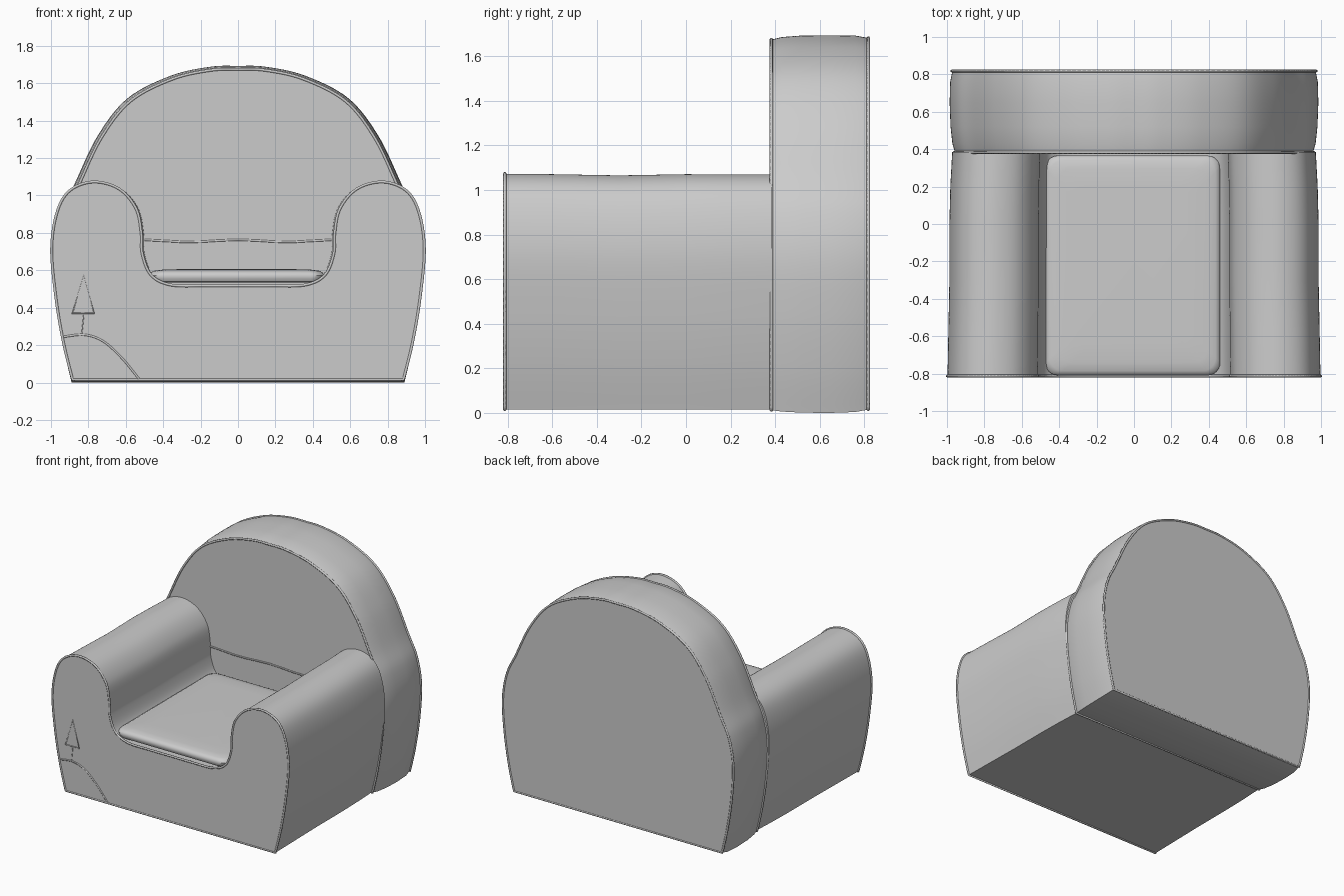
import bpy, bmesh, math
from mathutils import Vector

if "Cube" in bpy.data.objects:
    bpy.data.objects.remove(bpy.data.objects["Cube"])


def spline(pts, steps=8):
    """Smooth open curve through 2D points."""
    p = [Vector(q) for q in [pts[0]] + pts + [pts[-1]]]
    out = []
    for a, b, c, d in zip(p, p[1:], p[2:], p[3:]):
        for i in range(steps):
            t = i / steps
            out.append(0.5 * (2 * b + (c - a) * t + (2 * a - 5 * b + 4 * c - d) * t * t
                              + (3 * b - a - 3 * c + d) * t ** 3))
    return out + [p[-1]]


def mirrored(half):
    """Complete a right-hand half profile whose last point is at x = 0."""
    return half + [(-x, z) for x, z in half[-2::-1]]


def loft(name, rings):
    """Skin a stack of equal closed loops and cap both ends."""
    bm = bmesh.new()
    loops = [[bm.verts.new(v) for v in ring] for ring in rings]
    n = len(loops[0])
    for a, b in zip(loops, loops[1:]):
        for i in range(n):
            j = (i + 1) % n
            bm.faces.new((a[i], a[j], b[j], b[i]))
    bm.faces.new(loops[0])
    bm.faces.new(loops[-1])
    bmesh.ops.recalc_face_normals(bm, faces=bm.faces)
    mesh = bpy.data.meshes.new(name)
    bm.to_mesh(mesh)
    bm.free()
    ob = bpy.data.objects.new(name, mesh)
    bpy.context.collection.objects.link(ob)
    bpy.context.view_layer.objects.active = ob
    ob.select_set(True)
    bpy.ops.object.shade_smooth_by_angle(angle=math.radians(40))
    ob.select_set(False)
    return ob


def piping(name, pts, r=0.008, closed=True):
    """Thin round cord or seam along a 3D path."""
    cu = bpy.data.curves.new(name, 'CURVE')
    cu.dimensions = '3D'
    cu.bevel_depth, cu.bevel_resolution, cu.use_fill_caps = r, 1, True
    s = cu.splines.new('POLY')
    s.points.add(len(pts) - 1)
    for q, v in zip(s.points, pts):
        q.co = (*v, 1)
    s.use_cyclic_u = closed
    ob = bpy.data.objects.new(name, cu)
    bpy.context.collection.objects.link(ob)
    return ob


def section(profile, y, sx=1, sz=1, z0=0.0):
    return [(p.x * sx, y, z0 + p.y * sz) for p in profile]


# Front body: base and both arms in one U-shaped profile
body = spline(mirrored([
    (0.885, 0.015), (0.935, 0.22), (0.975, 0.46), (0.997, 0.72), (0.965, 0.92), (0.895, 1.03),
    (0.77, 1.073), (0.635, 1.035), (0.545, 0.93), (0.517, 0.80), (0.512, 0.69),
    (0.465, 0.575), (0.36, 0.522), (0.18, 0.517), (0, 0.517)]))
loft("seat_body", [section(body, y, sx, sz) for y, sx, sz in [
    (-0.815, 1, 1), (-0.6, 0.996, 0.998), (-0.3, 0.99, 0.993), (0.0, 0.99, 0.998),
    (0.2, 0.985, 0.997), (0.385, 0.975, 0.997)]])
piping("body_front_piping", section(body, -0.813))

# Backrest: rounded arch that swells between its two seams
arch = spline(mirrored([
    (0.89, 0.0), (0.935, 0.2), (0.972, 0.45), (0.985, 0.7), (0.95, 0.9), (0.875, 1.06),
    (0.75, 1.32), (0.59, 1.52), (0.36, 1.64), (0.15, 1.688), (0, 1.693)]))
loft("backrest", [section(arch, y, sx, sz, z0) for y, sx, sz, z0 in [
    (0.385, 0.972, 0.982, 0.012), (0.43, 0.985, 0.992, 0.006), (0.52, 0.995, 0.999, 0.001),
    (0.65, 1, 1, 0), (0.76, 0.997, 0.997, 0.004), (0.82, 0.985, 0.984, 0.015)]])
piping("back_front_piping", section(arch, 0.383, 0.975, 0.982, 0.012))
piping("back_rear_piping", section(arch, 0.818, 0.987, 0.984, 0.015))
piping("backrest_seam", [(x / 10, 0.383, 0.757 + 0.006 * math.cos(x * 1.2))
                         for x in range(-5, 6)], 0.006, False)


# Seat cushion: soft rounded slab
def cushion_ring(z, inset):
    hx, hy, r = 0.468 - inset, 0.588 - inset, 0.07
    return [(-0.007 + sx * (hx - r) + r * math.cos(a), -0.222 + sy * (hy - r) + r * math.sin(a), z)
            for k, (sx, sy) in enumerate([(1, 1), (-1, 1), (-1, -1), (1, -1)])
            for a in [(k + i / 6) * math.pi / 2 for i in range(7)]]


loft("seat_cushion", [cushion_ring(z, d) for z, d in [
    (0.535, 0.03), (0.54, 0.01), (0.555, 0.002), (0.573, 0), (0.588, 0.008),
    (0.597, 0.025), (0.603, 0.07), (0.606, 0.16)]])

# Stitched decoration on the lower front corner
corner = spline([(-0.93, 0.245), (-0.82, 0.255), (-0.72, 0.22), (-0.62, 0.13), (-0.53, 0.02)])
piping("corner_patch_seam", [(p.x, -0.815, p.y) for p in corner], 0.006, False)
piping("stitched_triangle", [(-0.885, -0.815, 0.37), (-0.77, -0.815, 0.37), (-0.825, -0.815, 0.57)], 0.006)
piping("stitched_stem", [(-0.835, -0.815, 0.26), (-0.825, -0.815, 0.36)], 0.003, False)
